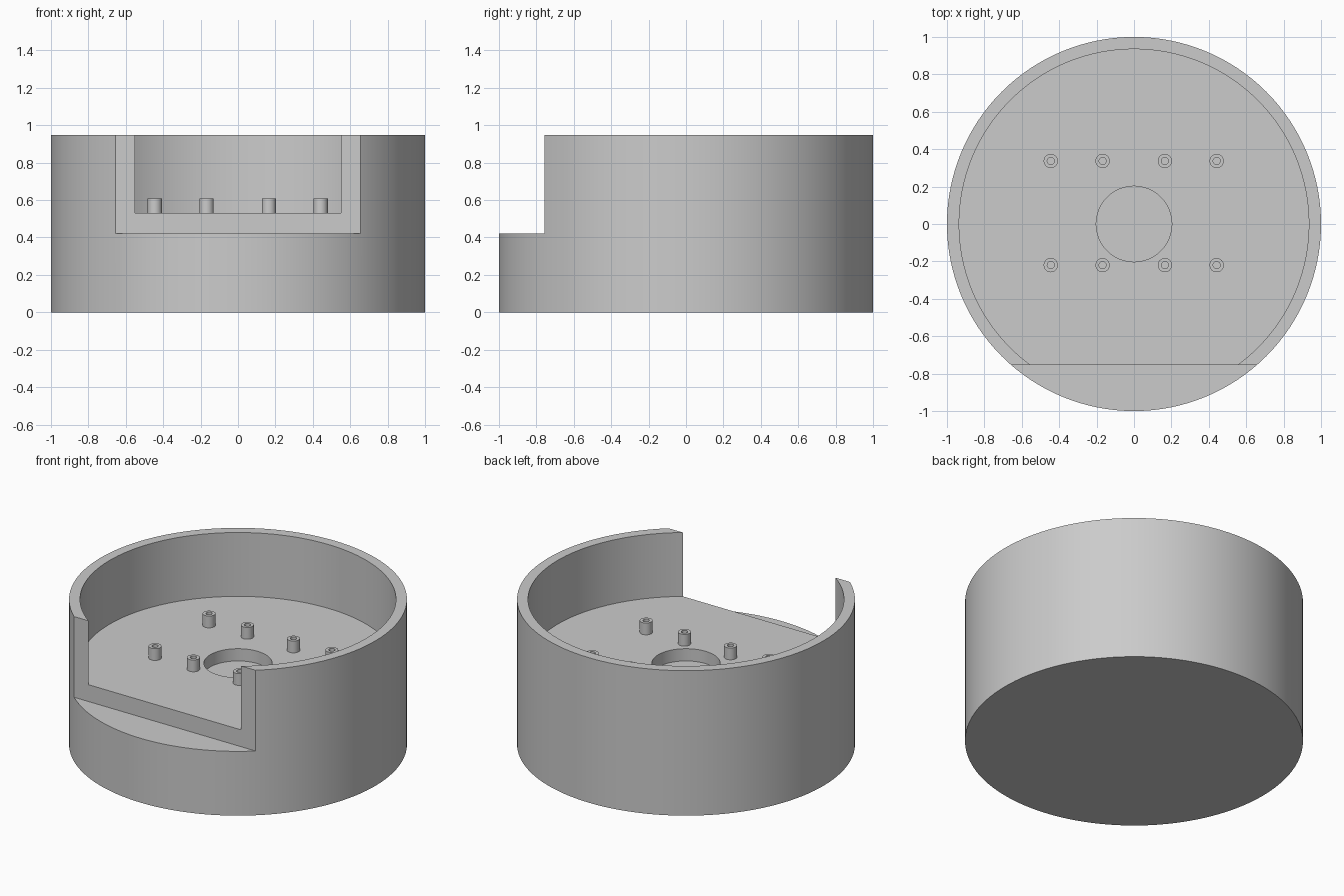
import bpy
import bmesh
from math import cos, sin, tau, radians

cube = bpy.data.objects.get("Cube")
if cube:
    bpy.data.objects.remove(cube, do_unlink=True)

HEIGHT, FLOOR, LEDGE = 0.947, 0.53, 0.42
NOTCH_Y = -0.755

grey = bpy.data.materials.new("plain grey")
grey.use_nodes = True
colour = (0.6, 0.6, 0.6, 1)
grey.diffuse_color = colour
grey.node_tree.nodes["Principled BSDF"].inputs["Base Color"].default_value = colour


def make_object(name, bm):
    bmesh.ops.recalc_face_normals(bm, faces=bm.faces)
    mesh = bpy.data.meshes.new(name)
    bm.to_mesh(mesh)
    bm.free()
    mesh.materials.append(grey)
    obj = bpy.data.objects.new(name, mesh)
    bpy.context.collection.objects.link(obj)
    return obj


def lathe(name, profile, sides, closed=False):
    """Revolve (radius, z) points about z; open ends become flat caps."""
    bm = bmesh.new()
    rings = [[bm.verts.new((r * cos(tau * i / sides), r * sin(tau * i / sides), z))
              for i in range(sides)] for r, z in profile]
    pairs = list(zip(rings, rings[1:]))
    if closed:
        pairs.append((rings[-1], rings[0]))
    else:
        bm.faces.new(rings[0])
        bm.faces.new(rings[-1])
    for a, b in pairs:
        for i in range(sides):
            j = (i + 1) % sides
            bm.faces.new((a[i], a[j], b[j], b[i]))
    return make_object(name, bm)


def smooth(obj):
    bpy.ops.object.select_all(action="DESELECT")
    obj.select_set(True)
    bpy.context.view_layer.objects.active = obj
    bpy.ops.object.shade_smooth_by_angle(angle=radians(30))


# Round tub with a raised floor and a shallow central recess
tub = lathe("round_housing", [(1, 0), (1, HEIGHT), (0.935, HEIGHT), (0.935, FLOOR),
                              (0.202, FLOOR), (0.202, 0.45)], 128)

# Straight notch across the front of the wall
bm = bmesh.new()
bmesh.ops.create_cube(bm, size=2)
for v in bm.verts:
    v.co.x *= 1.5
    v.co.y = NOTCH_Y if v.co.y > 0 else -1.5
    v.co.z = 1.5 if v.co.z > 0 else LEDGE
cutter = make_object("notch_cutter", bm)
cutter.hide_render = True

cut = tub.modifiers.new("front notch", "BOOLEAN")
cut.operation = "DIFFERENCE"
cut.solver = "EXACT"
cut.object = cutter
bpy.context.view_layer.objects.active = tub
bpy.ops.object.modifier_apply(modifier=cut.name)
bpy.data.objects.remove(cutter, do_unlink=True)
smooth(tub)

# Two rows of hollow mounting posts
for row, y in (("back", 0.337), ("front", -0.22)):
    for n, x in enumerate((-0.445, -0.168, 0.165, 0.442), 1):
        post = lathe(f"{row}_post_{n}", [(0.038, FLOOR - 0.01), (0.038, 0.607),
                                         (0.019, 0.607), (0.019, FLOOR - 0.01)],
                     32, closed=True)
        post.location = (x, y, 0)
        smooth(post)
